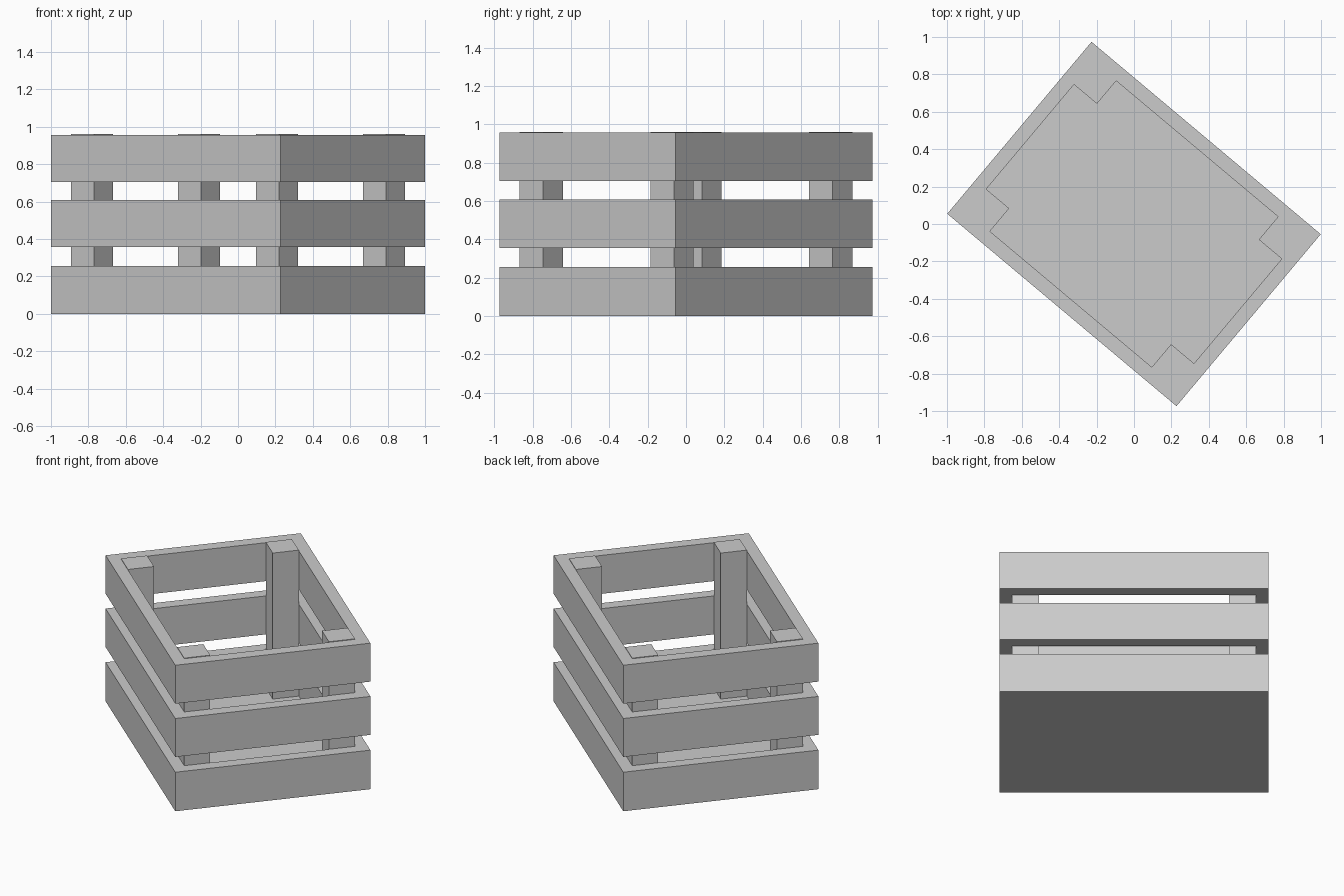
import bpy, bmesh, math
from mathutils import Matrix

if "Cube" in bpy.data.objects:
    bpy.data.objects.remove(bpy.data.objects["Cube"])

L, W, T = 0.8, 0.6, 0.075       # half length, half width, board thickness
POST = 0.16
ROT = Matrix.Rotation(math.radians(-40), 4, 'Z')


def prism(name, outline, z0, z1):
    """Extrude a flat outline from z0 to z1."""
    bm = bmesh.new()
    low = [bm.verts.new((x, y, z0)) for x, y in outline]
    high = [bm.verts.new((x, y, z1)) for x, y in outline]
    n = len(outline)
    bm.faces.new(low)
    bm.faces.new(high)
    for i in range(n):
        j = (i + 1) % n
        bm.faces.new((low[i], low[j], high[j], high[i]))
    bmesh.ops.recalc_face_normals(bm, faces=bm.faces)
    me = bpy.data.meshes.new(name)
    bm.to_mesh(me)
    bm.free()
    ob = bpy.data.objects.new(name, me)
    bpy.context.collection.objects.link(ob)
    ob.matrix_world = ROT
    return ob


def rect(x0, x1, y0, y1):
    return [(x0, y0), (x1, y0), (x1, y1), (x0, y1)]


# Thin floor panel covering the whole footprint
prism("floor_panel", rect(-L, L, -W, W), 0, 0.004)

# Three tiers of mitred side boards
for tier, (z0, z1) in enumerate([(0.004, 0.256), (0.356, 0.608), (0.705, 0.957)]):
    for s in (-1, 1):
        prism(f"long_slat_{tier}", [(-L, s * W), (L, s * W),
              (L - T, s * (W - T)), (-L + T, s * (W - T))], z0, z1)
        prism(f"end_slat_{tier}", [(s * L, -W), (s * L, W),
              (s * (L - T), W - T), (s * (L - T), -W + T)], z0, z1)

# Square posts inside the corners, standing just above the slats
for sx in (-1, 1):
    for sy in (-1, 1):
        cx, cy, h = sx * (L - T - POST / 2), sy * (W - T - POST / 2), POST / 2
        prism("corner_post", rect(cx - h, cx + h, cy - h, cy + h), 0.004, 0.961)
